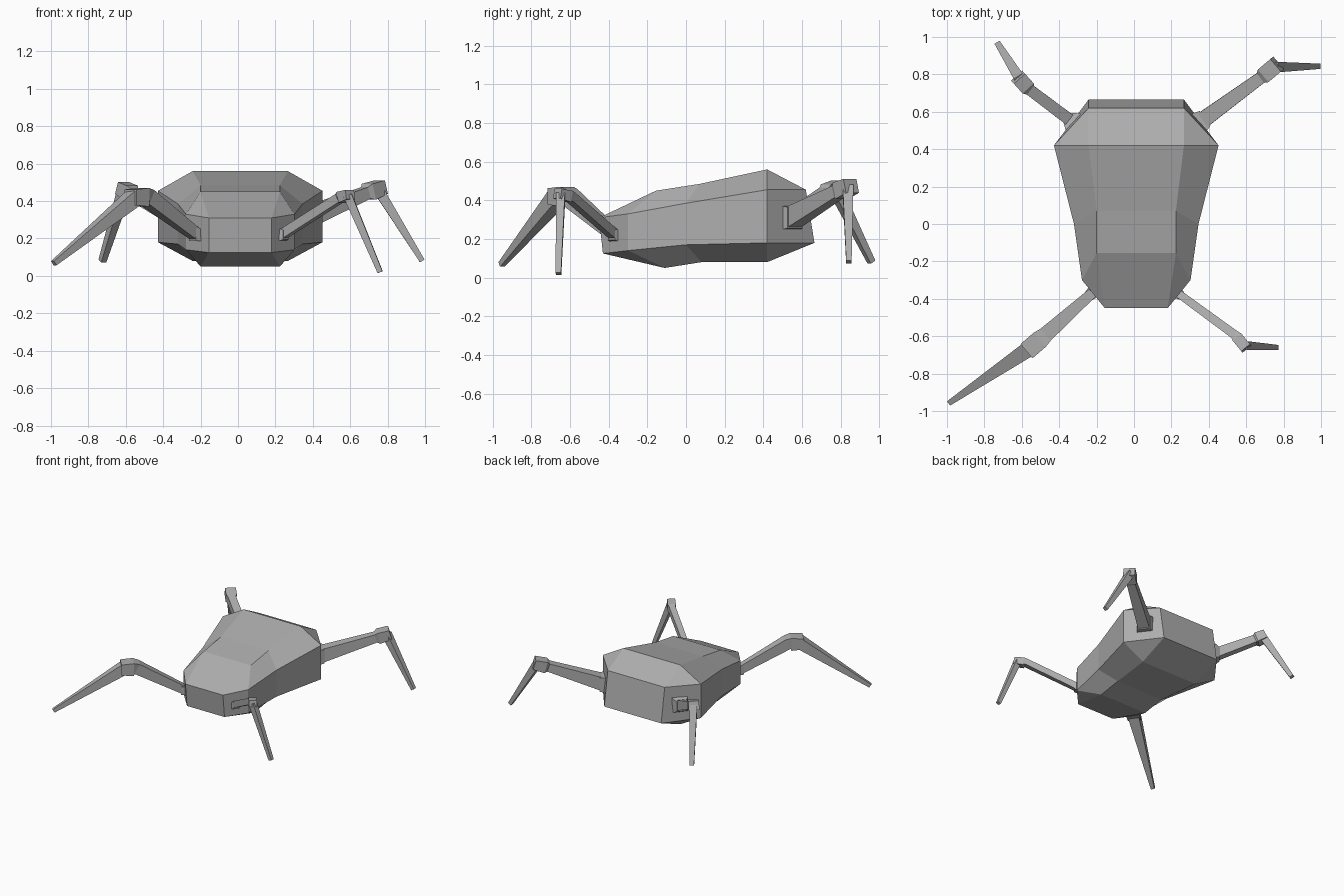
import bpy, bmesh
from mathutils import Vector

if "Cube" in bpy.data.objects:
    bpy.data.objects.remove(bpy.data.objects["Cube"])

grey = bpy.data.materials.new("plain_grey")
grey.diffuse_color = (0.42, 0.42, 0.42, 1)
grey.use_nodes = True
grey.node_tree.nodes["Principled BSDF"].inputs["Base Color"].default_value = grey.diffuse_color
CX = 0.012  # body centre line


def finish(bm, name):
    bmesh.ops.recalc_face_normals(bm, faces=bm.faces)
    mesh = bpy.data.meshes.new(name)
    bm.to_mesh(mesh)
    bm.free()
    mesh.materials.append(grey)
    obj = bpy.data.objects.new(name, mesh)
    bpy.context.collection.objects.link(obj)
    return obj


# Body: half-side corner points (x, y, z), mirrored across the centre line
CORNERS = {
    "Ft": (0.168, -0.45, 0.31), "Fb": (0.168, -0.43, 0.125),
    "T1": (0.212, -0.155, 0.45), "T2": (0.212, 0.07, 0.485), "T3": (0.255, 0.42, 0.56),
    "B1": (0.212, -0.11, 0.05), "B2": (0.212, 0.08, 0.08), "B3": (0.255, 0.42, 0.08),
    "U1": (0.29, -0.30, 0.33), "U2": (0.333, 0.0, 0.385), "U3": (0.44, 0.42, 0.455),
    "L1": (0.29, -0.30, 0.14), "L2": (0.333, 0.0, 0.17), "L3": (0.44, 0.42, 0.18),
    "Rt": (0.255, 0.62, 0.455), "Rb": (0.255, 0.665, 0.18),
}
SIDE_FACES = ["Ft Fb L1 U1", "U1 L1 L2 U2", "U2 L2 L3 U3", "U3 L3 Rb Rt",
              "Ft U1 T1", "U1 U2 T2 T1", "U2 U3 T3 T2", "T3 U3 Rt",
              "Fb L1 B1", "L1 L2 B2 B1", "L2 L3 B3 B2", "B3 L3 Rb"]
SPINE = "Ft T1 T2 T3 Rt Rb B3 B2 B1 Fb".split()

bm = bmesh.new()
halves = [{k: bm.verts.new((CX + s * p[0], p[1], p[2])) for k, p in CORNERS.items()}
          for s in (1, -1)]
for half in halves:
    for f in SIDE_FACES:
        bm.faces.new([half[k] for k in f.split()])
for a, b in zip(SPINE, SPINE[1:] + SPINE[:1]):
    bm.faces.new((halves[0][a], halves[0][b], halves[1][b], halves[1][a]))
finish(bm, "body")


def beam(name, stations):
    """Four-sided tapered tube through (point, half width, half height)."""
    pts = [Vector(s[0]) for s in stations]
    bm = bmesh.new()
    rings = []
    for i, (p, w, h) in enumerate(stations):
        d = (pts[min(i + 1, len(pts) - 1)] - pts[max(i - 1, 0)]).normalized()
        side = d.cross(Vector((0, 0, 1))).normalized()
        up = side.cross(d)
        rings.append([bm.verts.new(pts[i] + side * w * a + up * h * b)
                      for a, b in ((1, 1), (-1, 1), (-1, -1), (1, -1))])
    for r, q in zip(rings, rings[1:]):
        for k in range(4):
            bm.faces.new((r[k], r[(k + 1) % 4], q[(k + 1) % 4], q[k]))
    bm.faces.new(rings[0])
    bm.faces.new(rings[-1][::-1])
    finish(bm, name)


def leg(name, hip, knee, joint_end, foot, base, thin, thick, joint, shin, toe):
    hip, knee, joint_end, foot = map(Vector, (hip, knee, joint_end, foot))
    out = Vector((knee.x - hip.x, knee.y - hip.y, 0)).normalized()
    # flared socket set on the body corner
    beam(name + "_socket", [(hip - out * 0.04, base, base),
                            (hip - out * 0.01, base, base),
                            (hip + out * 0.025, thin * 1.1, thin * 1.25)])
    # upper leg ending in a square knee joint
    d = joint_end - knee
    beam(name + "_upper", [(hip, thin, thin * 1.2), (knee - d * 0.25, thick, thick),
                           (knee, joint, joint), (joint_end, joint, joint * 0.85)])
    # lower leg tapering to the foot
    beam(name + "_lower", [(knee + d * 0.7, shin, shin), (foot, toe, toe)])


leg("back_right_leg", (0.36, 0.55, 0.31), (0.70, 0.80, 0.45), (0.765, 0.855, 0.475),
    (0.985, 0.843, 0.08), 0.06, 0.044, 0.032, 0.044, 0.028, 0.014)
leg("back_left_leg", (-0.335, 0.55, 0.31), (-0.575, 0.735, 0.445), (-0.62, 0.785, 0.47),
    (-0.725, 0.96, 0.08), 0.06, 0.032, 0.03, 0.04, 0.028, 0.016)
leg("front_right_leg", (0.235, -0.37, 0.22), (0.555, -0.61, 0.42), (0.60, -0.665, 0.435),
    (0.76, -0.66, 0.02), 0.035, 0.021, 0.024, 0.03, 0.023, 0.014)
leg("front_left_leg", (-0.225, -0.37, 0.22), (-0.505, -0.62, 0.42), (-0.575, -0.68, 0.42),
    (-0.985, -0.955, 0.068), 0.035, 0.026, 0.042, 0.05, 0.042, 0.014)
